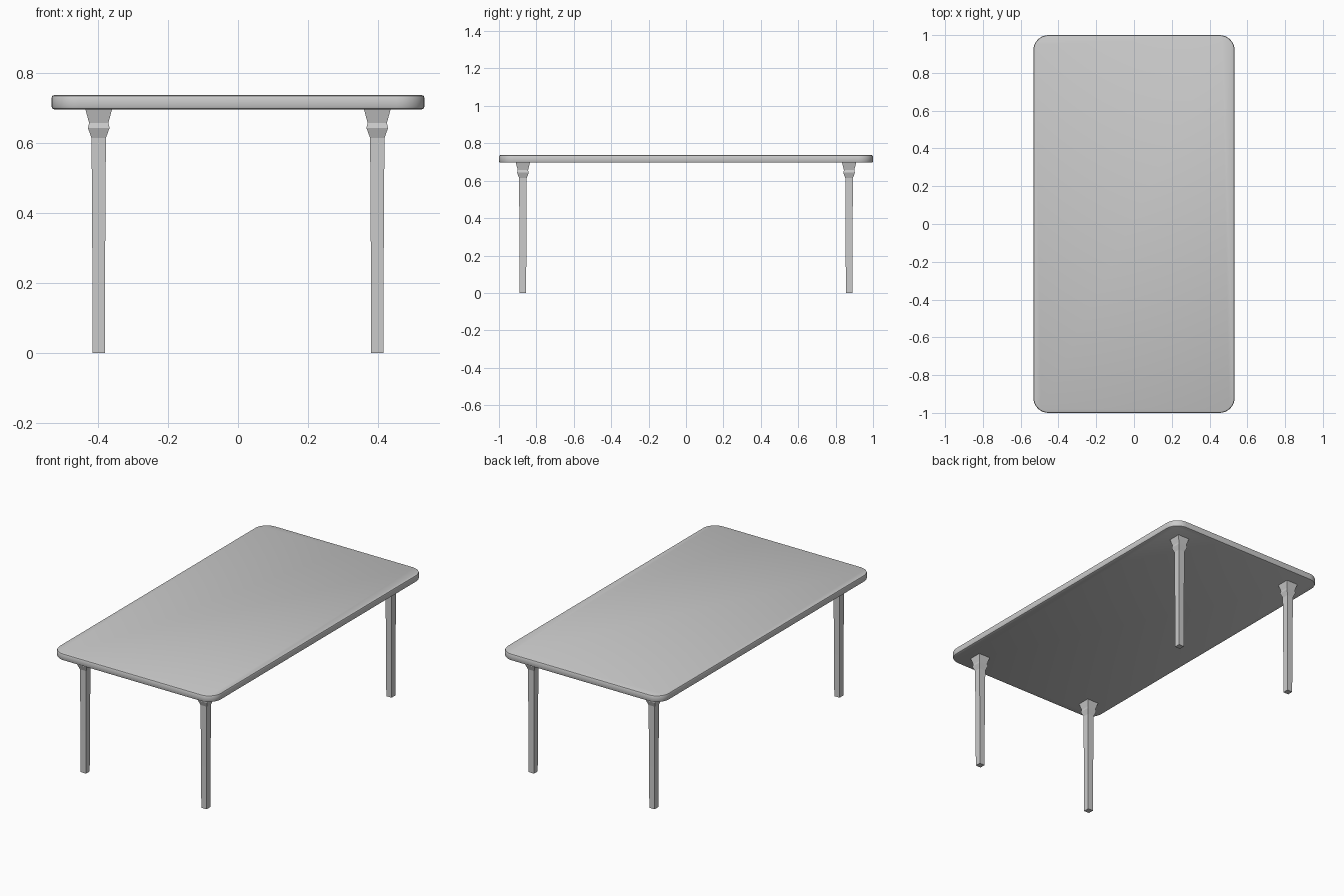
import bpy, bmesh, math

if "Cube" in bpy.data.objects:
    bpy.data.objects.remove(bpy.data.objects["Cube"])


def make_object(name, bm):
    bmesh.ops.recalc_face_normals(bm, faces=bm.faces)
    mesh = bpy.data.meshes.new(name)
    bm.to_mesh(mesh)
    bm.free()
    obj = bpy.data.objects.new(name, mesh)
    bpy.context.collection.objects.link(obj)
    return obj


def loft(name, rings):
    """Skin a stack of matching rings and cap both ends."""
    bm = bmesh.new()
    loops = [[bm.verts.new(p) for p in ring] for ring in rings]
    for a, b in zip(loops, loops[1:]):
        n = len(a)
        for i in range(n):
            bm.faces.new((a[i], a[(i + 1) % n], b[(i + 1) % n], b[i]))
    bm.faces.new(loops[0][::-1])
    bm.faces.new(loops[-1])
    return make_object(name, bm)


def rounded_rect(hx, hy, radius, inset, z, steps=8):
    r = radius - inset
    pts = []
    for k, (sx, sy) in enumerate([(1, 1), (-1, 1), (-1, -1), (1, -1)]):
        for i in range(steps + 1):
            a = math.pi / 2 * (k + i / steps)
            pts.append((sx * (hx - radius) + r * math.cos(a),
                        sy * (hy - radius) + r * math.sin(a), z))
    return pts


# Table top: rounded slab with softened upper and lower rims
top_profile = [(0.008, 0.696), (0.0025, 0.6985), (0, 0.704),
               (0, 0.729), (0.0025, 0.7345), (0.008, 0.737)]
top = loft("table_top", [rounded_rect(0.533, 1.0, 0.08, i, z) for i, z in top_profile])
bpy.context.view_layer.objects.active = top
top.select_set(True)
bpy.ops.object.shade_smooth_by_angle(angle=math.radians(35))
top.select_set(False)

# Square legs: (half width, height) with a flared collar at the top
leg_profile = [(0.0175, 0), (0.0182, 0.25), (0.0205, 0.614),
               (0.031, 0.643), (0.0275, 0.657), (0.0385, 0.698)]
for side, sx in (("left", -1), ("right", 1)):
    for end, sy in (("front", -1), ("back", 1)):
        leg = loft(f"{end}_{side}_leg",
                   [[(w, w, z), (-w, w, z), (-w, -w, z), (w, -w, z)]
                    for w, z in leg_profile])
        leg.location = (sx * 0.398, sy * 0.872, 0)
